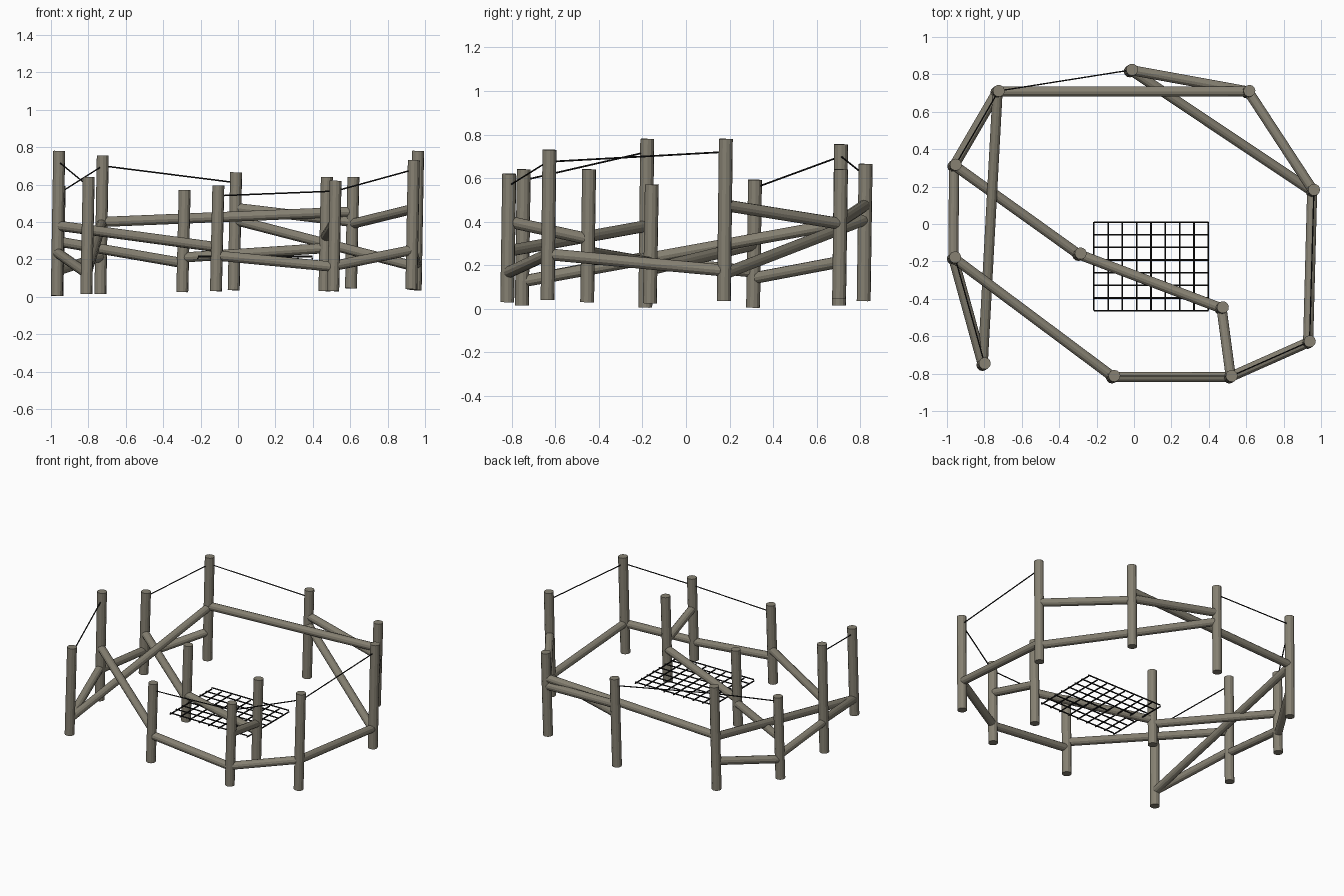
import bpy
from mathutils import Vector

if "Cube" in bpy.data.objects:
    bpy.data.objects.remove(bpy.data.objects["Cube"])


def rod(name, a, b, r, sides=12):
    """Capped cylinder running from a to b."""
    a, b = Vector(a), Vector(b)
    d = b - a
    bpy.ops.mesh.primitive_cylinder_add(vertices=sides, radius=r, depth=d.length,
                                        location=(a + b) / 2)
    ob = bpy.context.object
    ob.rotation_mode = 'QUATERNION'
    ob.rotation_quaternion = d.to_track_quat('Z', 'Y')
    ob.name = name
    return ob


# Fence posts: top x, top y, bottom z, top z
posts = {
    'A': (-0.01, 0.825, 0.035, 0.665), 'B': (0.617, 0.712, 0.045, 0.64),
    'C': (0.963, 0.183, 0.035, 0.78), 'D': (0.94, -0.627, 0.04, 0.73),
    'E': (0.522, -0.812, 0.03, 0.62), 'F': (-0.105, -0.812, 0.03, 0.595),
    'G': (0.475, -0.445, 0.03, 0.64), 'H': (-0.285, -0.157, 0.025, 0.57),
    'I': (-0.953, 0.317, 0.005, 0.592), 'J': (-0.956, -0.178, 0.005, 0.78),
    'K': (-0.798, -0.745, 0.015, 0.64), 'L': (-0.723, 0.712, 0.015, 0.755),
}
LEAN = Vector((-0.013, -0.009, 0))


def on_post(key, z):
    """Point on the leaning post axis at height z."""
    x, y, z0, z1 = posts[key]
    return Vector((x, y, z)) + LEAN * ((z1 - z) / (z1 - z0))


for k, (x, y, z0, z1) in posts.items():
    rod('post', on_post(k, z0), on_post(k, z1), 0.032)

# Log rails between posts
rails = [
    ('LB', 0.40, 0.455), ('AB', 0.475, 0.40), ('AC', 0.41, 0.16), ('BC', 0.39, 0.475),
    ('CD', 0.175, 0.25), ('DE', 0.25, 0.165), ('EF', 0.16, 0.22), ('FJ', 0.265, 0.38),
    ('EG', 0.40, 0.32), ('GH', 0.26, 0.21), ('HI', 0.18, 0.295), ('IJ', 0.17, 0.22),
    ('JK', 0.235, 0.125), ('KL', 0.125, 0.39), ('IL', 0.14, 0.215),
]
for pair, za, zb in rails:
    rod('rail', on_post(pair[0], za), on_post(pair[1], zb), 0.027)

# Thin wires near the tops
wires = [('JK', 0.72, 0.59), ('IL', 0.555, 0.70), ('LA', 0.70, 0.61),
         ('FE', 0.54, 0.565), ('ED', 0.565, 0.68), ('DC', 0.675, 0.72)]
for pair, za, zb in wires:
    rod('wire', on_post(pair[0], za), on_post(pair[1], zb), 0.004, 6).data

# Grate: two crossed layers of bars
X0, X1, Y0, Y1 = -0.215, 0.397, -0.463, 0.01
for i in range(9):
    x = X0 + (X1 - X0) * i / 8
    rod('grate_bar', (x, Y0, 0.205), (x, Y1, 0.205), 0.005, 6)
for j in range(8):
    y = Y0 + (Y1 - Y0) * j / 7
    rod('grate_crossbar', (X0, y, 0.215), (X1, y, 0.215), 0.005, 6)

# Dark metal for wires and grate, weathered wood for posts and rails
wood = bpy.data.materials.new('wood')
wood.diffuse_color = (0.24, 0.22, 0.17, 1)
wood.use_nodes = True
wood.node_tree.nodes["Principled BSDF"].inputs["Base Color"].default_value = wood.diffuse_color
metal = bpy.data.materials.new('metal')
metal.diffuse_color = (0.01, 0.01, 0.01, 1)
metal.use_nodes = True
metal.node_tree.nodes["Principled BSDF"].inputs["Base Color"].default_value = metal.diffuse_color
for ob in bpy.data.objects:
    is_wood = ob.name.startswith(('post', 'rail'))
    ob.data.materials.append(wood if is_wood else metal)
